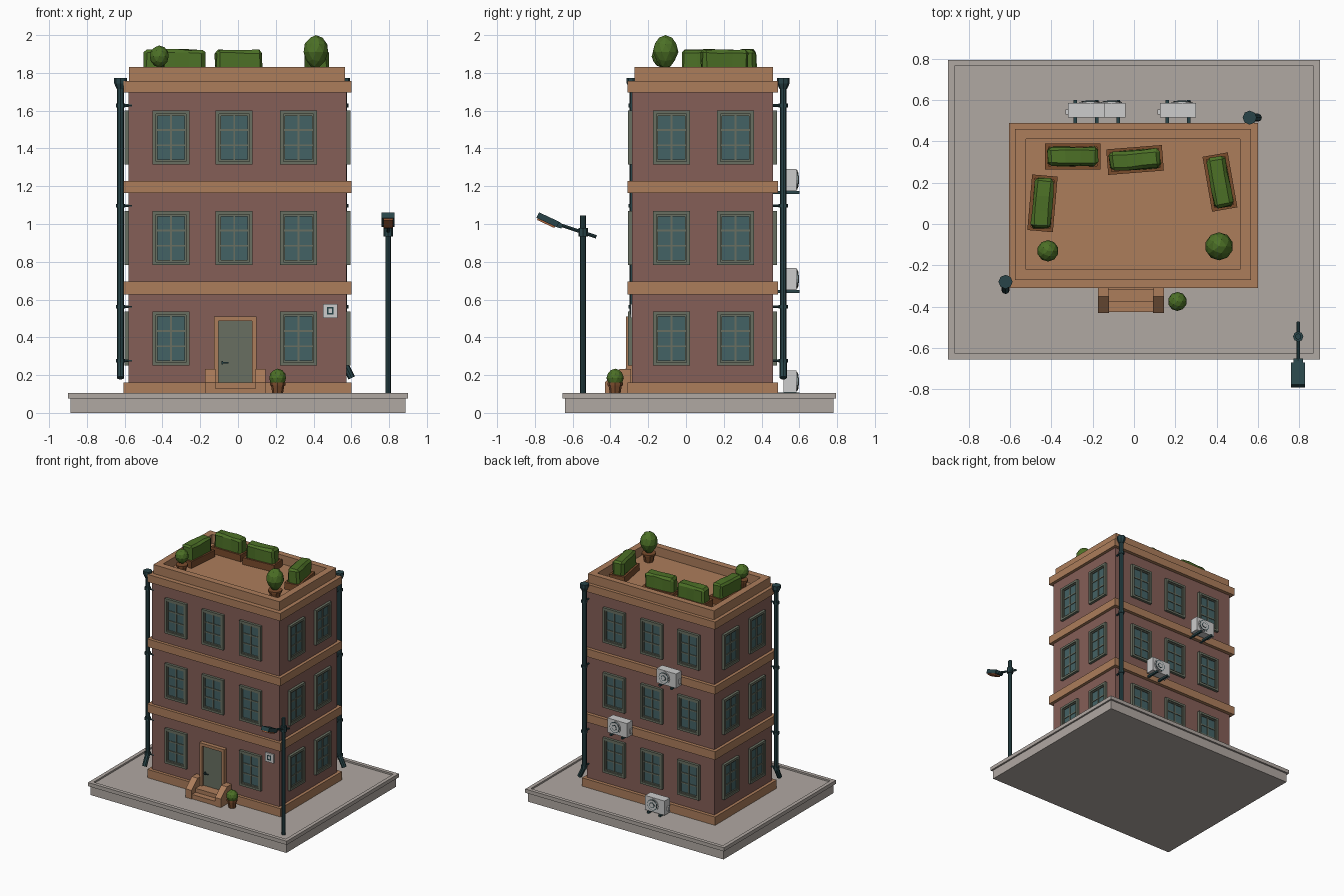
import bpy, bmesh, math, random
from mathutils import Matrix, Vector, Euler

if "Cube" in bpy.data.objects:
    bpy.data.objects.remove(bpy.data.objects["Cube"])

random.seed(4)


def lin(c):
    c /= 255
    return c / 12.92 if c < 0.04 else ((c + 0.055) / 1.055) ** 2.4


PALETTE = {"brick": (133, 94, 87), "tan_stone": (172, 125, 91), "frame_olive": (104, 111, 97),
           "window_glass": (68, 98, 101), "pavement_grey": (176, 168, 162), "dark_metal": (40, 68, 72),
           "leaf_green": (76, 112, 38), "light_grey": (204, 204, 204), "planter_brown": (122, 76, 44),
           "lamp_amber": (170, 98, 58)}
MATS = {}
for n, rgb in PALETTE.items():
    MATS[n] = bpy.data.materials.new(n)
    MATS[n].diffuse_color = (*[lin(c) for c in rgb], 1)


class Part:
    """Collects primitives into one mesh object."""

    def __init__(self):
        self.bm, self.mats = bmesh.new(), []

    def paint(self, verts, mat):
        if mat not in self.mats:
            self.mats.append(mat)
        for f in {f for v in verts for f in v.link_faces}:
            f.material_index = self.mats.index(mat)
        return verts

    def box(self, mat, x0, x1, y0, y1, z0, z1):
        m = Matrix.Translation(((x0 + x1) / 2, (y0 + y1) / 2, (z0 + z1) / 2)) @ \
            Matrix.Diagonal((x1 - x0, y1 - y0, z1 - z0, 1))
        return self.paint(bmesh.ops.create_cube(self.bm, size=1, matrix=m)["verts"], mat)

    def rod(self, mat, a, b, r1, r2=None, n=8):
        a, b = Vector(a), Vector(b)
        m = Matrix.Translation((a + b) / 2) @ (b - a).to_track_quat("Z", "Y").to_matrix().to_4x4()
        return self.paint(bmesh.ops.create_cone(self.bm, cap_ends=True, segments=n, radius1=r1,
                          radius2=r1 if r2 is None else r2, depth=(b - a).length, matrix=m)["verts"], mat)

    def ball(self, mat, loc, r, rz):
        m = Matrix.Translation(loc) @ Matrix.Diagonal((r, r, rz, 1))
        return self.paint(bmesh.ops.create_icosphere(self.bm, subdivisions=2, radius=1, matrix=m)["verts"], mat)

    def prism(self, mat, x0, x1, yz):
        vs = [[self.bm.verts.new((x, y, z)) for y, z in yz] for x in (x0, x1)]
        self.bm.faces.new(vs[0])
        self.bm.faces.new(vs[1])
        for i in range(len(yz)):
            j = (i + 1) % len(yz)
            self.bm.faces.new((vs[0][i], vs[0][j], vs[1][j], vs[1][i]))
        return self.paint(vs[0] + vs[1], mat)

    def frame(self, mat, x0, x1, z0, z1, w, y0, y1):
        self.box(mat, x0, x0 + w, y0, y1, z0, z1)
        self.box(mat, x1 - w, x1, y0, y1, z0, z1)
        self.box(mat, x0 + w, x1 - w, y0, y1, z0, z0 + w)
        self.box(mat, x0 + w, x1 - w, y0, y1, z1 - w, z1)

    def mesh(self, name):
        bmesh.ops.recalc_face_normals(self.bm, faces=self.bm.faces)
        me = bpy.data.meshes.new(name)
        self.bm.to_mesh(me)
        self.bm.free()
        for m in self.mats:
            me.materials.append(MATS[m])
        return me

    def done(self, name, loc=(0, 0, 0), rot=0):
        return place(name, self.mesh(name), loc, rot)


def place(name, me, loc=(0, 0, 0), rot=0):
    ob = bpy.data.objects.new(name, me)
    ob.location, ob.rotation_euler = loc, Euler((0, 0, math.radians(rot)))
    bpy.context.collection.objects.link(ob)
    return ob


GROUND, ROOF = 0.092, 1.757

# Pavement with raised kerb
p = Part()
p.box("pavement_grey", -0.886, 0.886, -0.64, 0.78, 0, 0.08)
p.box("pavement_grey", -0.87, 0.87, -0.625, 0.765, 0.08, GROUND)
for s in (-1, 1):
    p.box("pavement_grey", *sorted((s * 0.9, s * 0.87)), -0.655, 0.795, 0.075, 0.105)
p.box("pavement_grey", -0.87, 0.87, -0.655, -0.625, 0.075, 0.105)
p.box("pavement_grey", -0.87, 0.87, 0.765, 0.795, 0.075, 0.105)
p.done("pavement")

# Brick body, stone bands, parapet
p = Part()
p.box("brick", -0.58, 0.575, -0.285, 0.46, GROUND, 1.72)
p.done("brick_walls")
p = Part()
for z0, z1 in ((GROUND, 0.16), (0.627, 0.695), (1.163, 1.228), (1.695, ROOF)):
    p.box("tan_stone", -0.605, 0.6, -0.31, 0.488, z0, z1)
p.done("stone_bands")
p = Part()
for x0, x1 in ((-0.576, -0.523), (0.514, 0.567)):
    p.box("tan_stone", x0, x1, -0.272, 0.46, ROOF, 1.83)
for y0, y1 in ((-0.272, -0.22), (0.412, 0.46)):
    p.box("tan_stone", -0.523, 0.514, y0, y1, ROOF, 1.83)
p.done("parapet")

# One window, shared by all four sides (faces -y, wall at y = 0)
p = Part()
p.box("window_glass", -0.09, 0.09, -0.005, 0.01, -0.135, 0.135)
p.frame("frame_olive", -0.098, 0.098, -0.143, 0.143, 0.018, -0.021, 0.005)
p.frame("frame_olive", -0.08, 0.08, -0.125, 0.125, 0.009, -0.013, 0.005)
p.box("frame_olive", -0.005, 0.005, -0.011, 0, -0.12, 0.12)
for z in (-0.04, 0.04):
    p.box("frame_olive", -0.075, 0.075, -0.01, 0, z - 0.005, z + 0.005)
window = p.mesh("window")
for row, z in enumerate((0.393, 0.925, 1.457)):
    for col, x in enumerate((-0.354, -0.02, 0.321)):
        if row or col != 1:
            place("front_window", window, (x, -0.285, z))
        place("back_window", window, (x, 0.46, z), 180)
    for y in (-0.077, 0.262):
        place("right_window", window, (0.575, y, z), 90)
        place("left_window", window, (-0.58, y, z), -90)

# Door with stone surround and handle
p = Part()
p.box("frame_olive", -0.105, 0.075, -0.3, -0.28, 0.16, 0.49)
for x0, x1 in ((-0.127, -0.103), (0.073, 0.097)):
    p.box("tan_stone", x0, x1, -0.318, -0.28, 0.16, 0.51)
p.box("tan_stone", -0.103, 0.073, -0.318, -0.28, 0.486, 0.51)
p.box("dark_metal", -0.088, -0.05, -0.318, -0.312, 0.262, 0.269)
p.box("dark_metal", -0.088, -0.08, -0.314, -0.298, 0.255, 0.275)
p.done("front_door")

# Steps with sloped cheek walls
p = Part()
p.box("tan_stone", -0.12, 0.092, -0.378, -0.3, GROUND, 0.16)
p.box("tan_stone", -0.12, 0.092, -0.425, -0.378, GROUND, 0.128)
for x0, x1 in ((-0.174, -0.12), (0.092, 0.145)):
    p.prism("tan_stone", x0, x1, [(-0.29, GROUND), (-0.43, GROUND), (-0.43, 0.162),
                                  (-0.35, 0.232), (-0.29, 0.232)])
p.done("entrance_steps")

# Blank wall plaque
p = Part()
p.box("light_grey", 0.449, 0.528, -0.294, -0.28, 0.503, 0.577)
p.frame("dark_metal", 0.471, 0.506, 0.52, 0.56, 0.008, -0.296, -0.293)
p.done("wall_plaque")


# Drainpipes: hopper, pipe, clamps toward the wall and a kicked-out shoe
def drainpipe(name, x, y, wall, kick):
    q = Part()
    at = lambda z, d=(0, 0), s=0: (x + d[0] * s, y + d[1] * s, z)
    q.rod("dark_metal", at(0.255), at(1.73), 0.018)
    q.rod("dark_metal", at(1.715), at(1.745), 0.02, 0.034)
    q.rod("dark_metal", at(1.745), at(1.772), 0.034)
    q.rod("dark_metal", at(0.27), at(0.185, kick, 0.042), 0.019)
    for z in (0.276, 0.562, 1.097, 1.627):
        q.rod("dark_metal", at(z - 0.01), at(z + 0.01), 0.024)
        q.rod("dark_metal", at(z), at(z, wall, 0.062), 0.007)
    q.done(name)


drainpipe("front_drainpipe", -0.622, -0.28, (1, 0), (0, -1))
drainpipe("back_drainpipe", 0.56, 0.515, (0, -1), (1, 0))

# Street lamp
p = Part()
p.rod("dark_metal", (0.795, -0.545, GROUND), (0.795, -0.545, 1.045), 0.015)
p.rod("dark_metal", (0.795, -0.545, 0.935), (0.795, -0.545, 0.98), 0.025)
p.rod("dark_metal", (0.795, -0.475, 0.932), (0.795, -0.675, 0.998), 0.009)
p.done("lamp_post")
p = Part()
p.box("dark_metal", -0.034, 0.034, -0.068, 0.05, -0.012, 0.02)
p.prism("dark_metal", -0.022, 0.022, [(0.05, -0.012), (0.075, -0.008), (0.075, 0.012), (0.05, 0.02)])
p.box("lamp_amber", -0.026, 0.026, -0.06, 0.04, -0.021, -0.012)
head = p.done("lamp_head", (0.795, -0.725, 1.015))
head.rotation_euler.x = math.radians(-25)

# Air conditioners on the back wall
p = Part()
p.box("light_grey", -0.088, 0.088, 0, 0.07, 0.015, 0.132)
p.box("light_grey", -0.1, -0.088, 0.015, 0.04, 0.04, 0.075)
for r, d, m in ((0.051, 0.076, "light_grey"), (0.044, 0.078, "dark_metal"),
                (0.039, 0.08, "light_grey"), (0.022, 0.082, "dark_metal"), (0.017, 0.084, "light_grey")):
    p.rod(m, (0.02, 0.06, 0.074), (0.02, d, 0.074), r, n=16)
for x in (-0.052, 0.052):
    p.box("dark_metal", x - 0.008, x + 0.008, -0.06, 0.085, 0, 0.015)
cooler = p.mesh("air_conditioner")
for x, z in ((-0.232, 1.16), (0.213, 0.635), (-0.128, GROUND)):
    place("air_conditioner", cooler, (x, 0.515, z))

# Rooftop planter boxes with clipped hedges
for x, y, rot in ((-0.296, 0.327, 0), (0.005, 0.31, 4.5), (-0.443, 0.1, 85), (0.416, 0.203, 100)):
    p = Part()
    p.box("planter_brown", -0.12, 0.12, -0.048, 0.048, 0, 0.04)
    for s in (-1, 1):
        p.box("planter_brown", *sorted((s * 0.135, s * 0.118)), -0.062, 0.062, 0, 0.055)
        p.box("planter_brown", -0.118, 0.118, *sorted((s * 0.062, s * 0.046)), 0, 0.055)
    p.done("planter_box", (x, y, ROOF), rot)
    p = Part()
    p.box("leaf_green", -0.122, 0.122, -0.046, 0.046, 0.035, 0.166)
    bmesh.ops.bevel(p.bm, geom=p.bm.edges[:], offset=0.016, segments=1, affect="EDGES")
    long_edges = [e for e in p.bm.edges if e.calc_length() > 0.15]
    bmesh.ops.subdivide_edges(p.bm, edges=long_edges, cuts=2, use_grid_fill=True)
    for v in p.bm.verts:
        v.co += Vector([random.uniform(-0.004, 0.004) for _ in range(3)])
    p.done("hedge", (x, y, ROOF), rot)


# Potted bushes: tapered pot and egg-shaped crown
def potted_bush(name, x, y, z0, pot_r, pot_h, r, rz, zc, squeeze):
    q = Part()
    q.rod("planter_brown", (x, y, z0), (x, y, z0 + pot_h), pot_r * 0.7, pot_r)
    q.rod("planter_brown", (x, y, z0 + pot_h - 0.014), (x, y, z0 + pot_h), pot_r * 1.1)
    for v in q.ball("leaf_green", (x, y, zc), r, rz):
        k = 1 - squeeze * max(0, (zc - v.co.z) / rz)
        v.co.x, v.co.y = x + (v.co.x - x) * k, y + (v.co.y - y) * k
    q.done(name)


potted_bush("large_roof_bush", 0.412, -0.108, ROOF, 0.05, 0.07, 0.068, 0.09, 1.91, 0.3)
potted_bush("small_roof_bush", -0.417, -0.13, ROOF, 0.042, 0.065, 0.052, 0.058, 1.887, 0.1)
potted_bush("entrance_bush", 0.21, -0.375, GROUND, 0.038, 0.068, 0.046, 0.05, 0.184, 0.1)

for m in bpy.data.materials:
    if m.users and not m.is_grease_pencil:
        m.use_nodes = True
        m.node_tree.nodes["Principled BSDF"].inputs["Base Color"].default_value = m.diffuse_color
